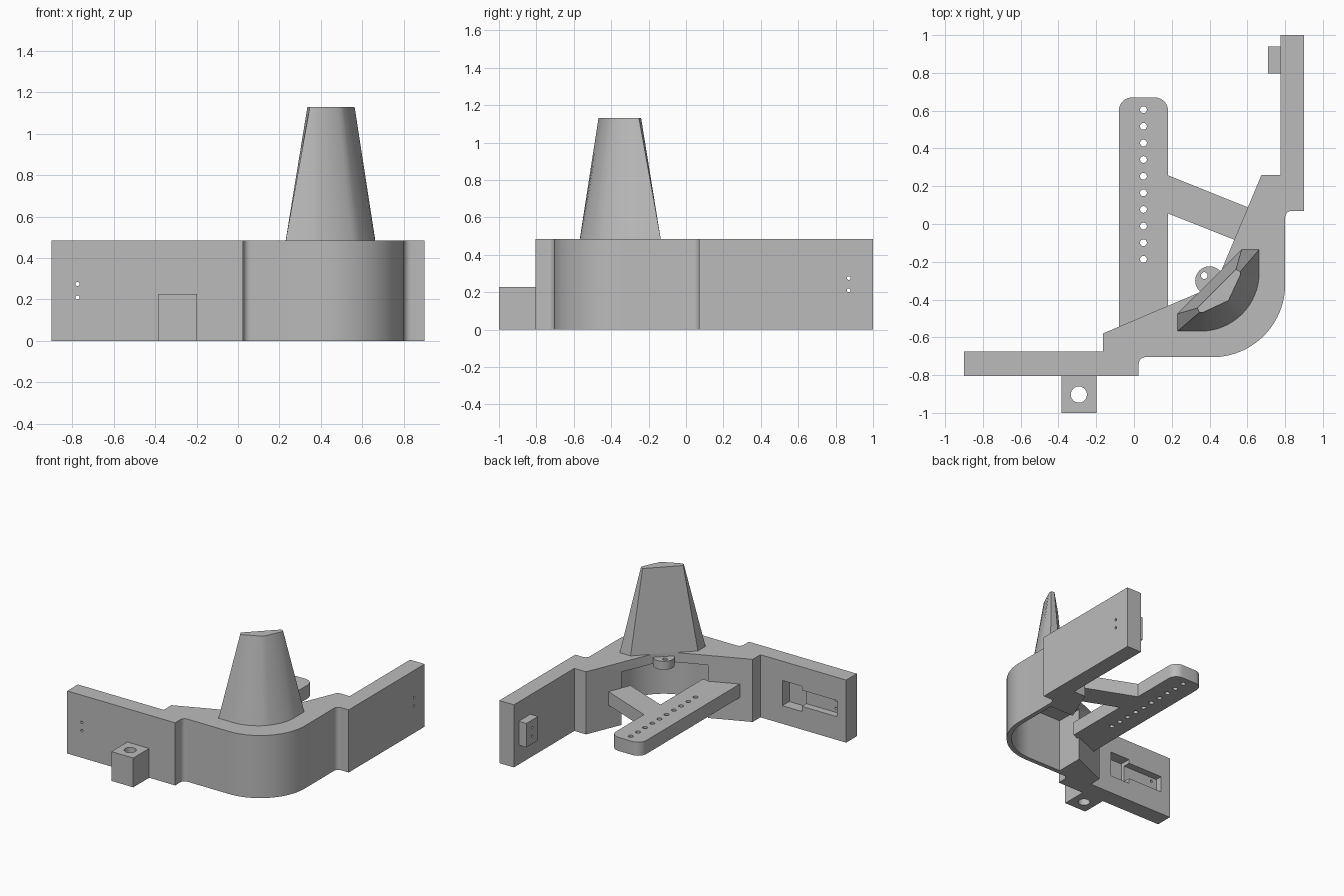
import bpy, bmesh, math
from mathutils import Matrix, Vector

cube = bpy.data.objects.get("Cube")
if cube:
    bpy.data.objects.remove(cube, do_unlink=True)

grey = bpy.data.materials.new("plain grey")
grey.use_nodes = True
grey.diffuse_color = (0.5, 0.5, 0.5, 1)
grey.node_tree.nodes["Principled BSDF"].inputs["Base Color"].default_value = (0.5, 0.5, 0.5, 1)


def arc(cx, cy, r, a0, a1, n=16):
    """Points along an arc, angles in degrees."""
    angles = [math.radians(a0 + (a1 - a0) * i / n) for i in range(n + 1)]
    return [(cx + r * math.cos(a), cy + r * math.sin(a)) for a in angles]


def loft(name, low, high, z0, z1):
    """Solid between two outlines with the same number of points."""
    bm = bmesh.new()
    a = [bm.verts.new((x, y, z0)) for x, y in low]
    b = [bm.verts.new((x, y, z1)) for x, y in high]
    bm.faces.new(a)
    bm.faces.new(b)
    for i in range(len(a)):
        j = (i + 1) % len(a)
        bm.faces.new((a[i], a[j], b[j], b[i]))
    bmesh.ops.recalc_face_normals(bm, faces=bm.faces)
    mesh = bpy.data.meshes.new(name)
    bm.to_mesh(mesh)
    bm.free()
    mesh.materials.append(grey)
    ob = bpy.data.objects.new(name, mesh)
    bpy.context.collection.objects.link(ob)
    return ob


def prism(name, outline, z0, z1):
    return loft(name, outline, outline, z0, z1)


def box(name, x0, x1, y0, y1, z0, z1):
    return prism(name, [(x0, y0), (x1, y0), (x1, y1), (x0, y1)], z0, z1)


def rod(name, centre, r, length, axis="Z", sides=24):
    """Cylinder centred on a point along one axis."""
    ob = prism(name, arc(0, 0, r, 0, 360, sides)[:-1], -length / 2, length / 2)
    turn = {"X": Matrix.Rotation(math.pi / 2, 4, "Y"),
            "Y": Matrix.Rotation(math.pi / 2, 4, "X"), "Z": Matrix()}[axis]
    ob.data.transform(Matrix.Translation(Vector(centre)) @ turn)
    return ob


def cut(ob, cutters):
    """Subtract the cutters, bake the result and remove the cutters."""
    for c in cutters:
        c.hide_render = True
        mod = ob.modifiers.new("cut", "BOOLEAN")
        mod.operation, mod.solver, mod.object = "DIFFERENCE", "EXACT", c
    graph = bpy.context.evaluated_depsgraph_get()
    mesh = bpy.data.meshes.new_from_object(ob.evaluated_get(graph))
    ob.modifiers.clear()
    ob.data = mesh
    for c in cutters:
        bpy.data.objects.remove(c, do_unlink=True)


HEIGHT = 0.485
PIN_Z = (0.21, 0.275)

# Angled wall: two wings joined by a rounded corner
outline = [(-0.9, -0.805), (0.025, -0.805)]
outline += arc(0.06, -0.74, 0.035, 180, 90, 6)
outline += arc(0.415, -0.32, 0.385, -90, 0, 24)
outline += arc(0.835, 0.035, 0.035, 180, 90, 6)
outline += [(0.9, 0.07), (0.9, 1), (0.775, 1), (0.775, 0.26), (0.675, 0.26),
            (0.465, -0.24), (0.34, -0.365), (-0.165, -0.58),
            (-0.165, -0.675), (-0.9, -0.675)]
wall = prism("corner_wall", outline, 0, HEIGHT)

# Hollow under the corner plate, T-shaped recess and pin holes
hollow = [(0.13, -0.01), (0.13, -0.67)] + arc(0.415, -0.32, 0.35, -90, 0, 24) + [(0.765, -0.01)]
cutters = [prism("hollow_cutter", hollow, -0.1, 0.41),
           box("deep_recess_cutter", -0.52, -0.353, -0.76, -0.6, 0.14, 0.335),
           box("slot_recess_cutter", -0.82, -0.5, -0.73, -0.6, 0.18, 0.305)]
for z in PIN_Z:
    cutters.append(rod("pin_cutter", (-0.775, -0.74, z), 0.01, 0.4, "Y", 12))
    cutters.append(rod("pin_cutter", (0.84, 0.87, z), 0.01, 0.4, "X", 12))
cut(wall, cutters)

# Small block inside the left wing
latch = box("latch_block", 0.71, 0.78, 0.797, 0.94, 0.15, 0.335)
cut(latch, [rod("pin_cutter", (0.74, 0.87, z), 0.01, 0.4, "X", 12) for z in PIN_Z])

# Drilled lug on the front of the right wing
lug = box("front_lug", -0.385, -0.198, -1, -0.8, 0, 0.227)
cut(lug, [rod("lug_cutter", (-0.292, -0.903, 0.1), 0.043, 1)])

# Perforated arm and its brace
arm_outline = [(-0.08, -0.56), (0.18, -0.455)]
arm_outline += arc(0.11, 0.6, 0.07, 0, 90, 8) + arc(-0.01, 0.6, 0.07, 90, 180, 8)
arm = prism("perforated_arm", arm_outline, 0.18, 0.285)
cut(arm, [rod("arm_hole_cutter", (0.05, -0.187 + 0.088 * i, 0.2), 0.018, 1)
          for i in range(10)])
prism("arm_brace", [(0.17, 0.06), (0.535, -0.085), (0.61, 0.085), (0.17, 0.262)], 0.18, 0.285)

# Drilled boss below the plate edge
boss = rod("pivot_boss", (0.4, -0.3, 0.428), 0.076, 0.066, sides=32)
cut(boss, [rod("boss_cutter", (0.372, -0.273, 0.4), 0.018, 1)])

# Tapering tower with a flat back and rounded front
N = 16
base = [(0.23, -0.475), (0.23, -0.568)] + arc(0.353, -0.258, 0.31, -90, 0, N)
base += [(0.663, -0.135), (0.57, -0.135)]
left, nose, right = Vector((0.365, -0.468)), Vector((0.5, -0.405)), Vector((0.563, -0.27))
top = [(0.335, -0.445), (0.347, -0.468)]
for i in range(N + 1):
    t = 2 * i / N
    top.append(tuple(left.lerp(nose, t) if t < 1 else nose.lerp(right, t - 1)))
top += [(0.563, -0.252), (0.54, -0.24)]
loft("tower", base, top, HEIGHT - 0.002, 1.13)

# Smooth the rounded walls and keep the corners sharp
bpy.ops.object.select_all(action="DESELECT")
for ob in bpy.context.collection.objects:
    if ob.type == "MESH" and grey.name in ob.data.materials:
        ob.select_set(True)
        bpy.context.view_layer.objects.active = ob
bpy.ops.object.shade_smooth_by_angle(angle=math.radians(31))
